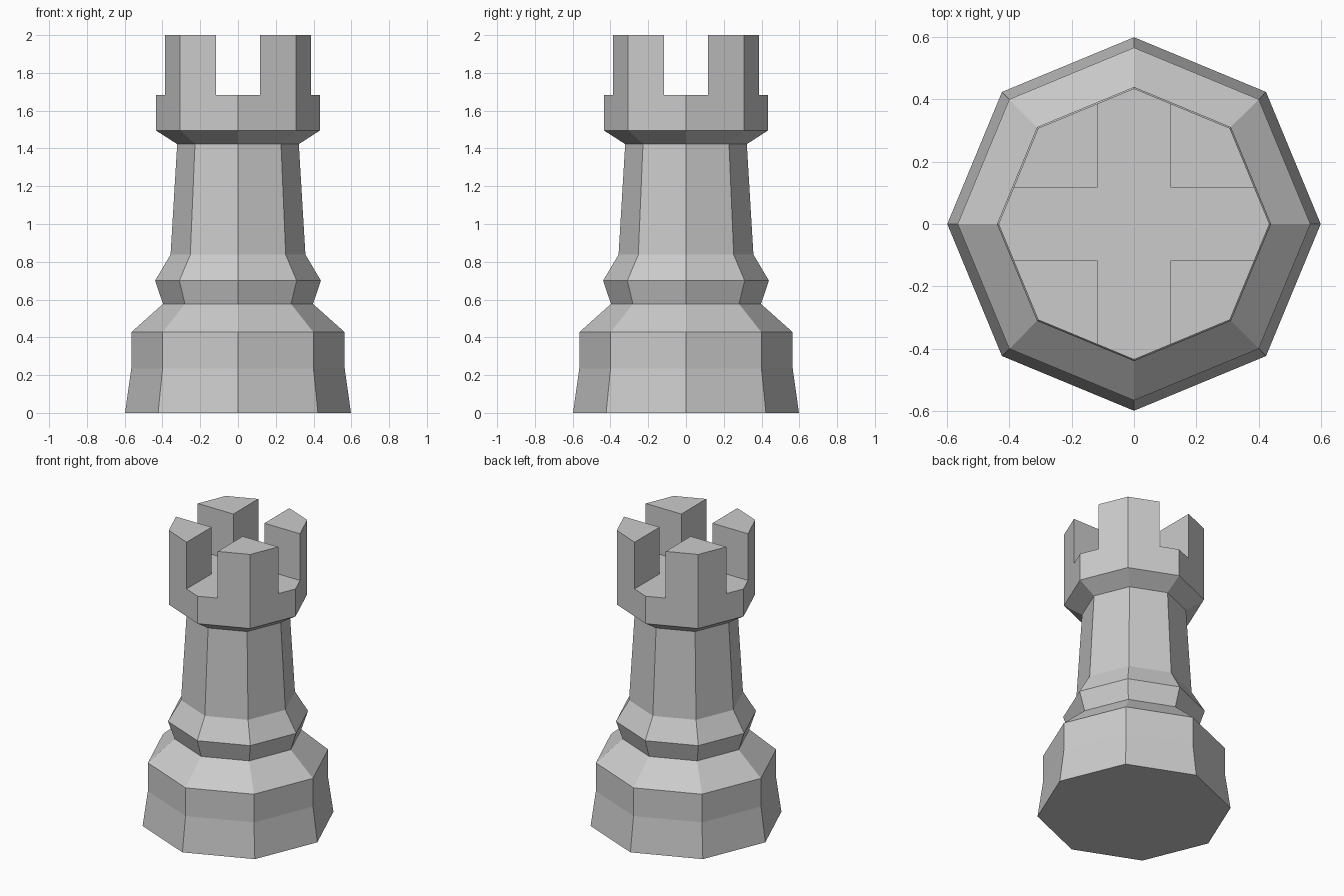
import bpy, bmesh
from math import cos, sin, pi

if "Cube" in bpy.data.objects:
    bpy.data.objects.remove(bpy.data.objects["Cube"])

SIDES = 8


def make_object(name, bm):
    bmesh.ops.recalc_face_normals(bm, faces=bm.faces)
    mesh = bpy.data.meshes.new(name)
    bm.to_mesh(mesh)
    bm.free()
    obj = bpy.data.objects.new(name, mesh)
    bpy.context.collection.objects.link(obj)
    return obj


def loft(name, loops):
    """Closed solid skinned through equal-length loops of points."""
    bm = bmesh.new()
    rings = [[bm.verts.new(p) for p in loop] for loop in loops]
    for a, b in zip(rings, rings[1:]):
        for i in range(len(a)):
            j = (i + 1) % len(a)
            bm.faces.new((a[i], a[j], b[j], b[i]))
    bm.faces.new(rings[0][::-1])
    bm.faces.new(rings[-1])
    return make_object(name, bm)


def octagon(r, z):
    return [(r * cos(2 * pi * i / SIDES), r * sin(2 * pi * i / SIDES), z)
            for i in range(SIDES)]


# Tower body: plinth, collar, tapered shaft and crown as (radius, height)
profile = [(0.598, 0), (0.565, 0.235), (0.565, 0.427), (0.397, 0.577),
           (0.439, 0.70), (0.357, 0.838), (0.322, 1.423),
           (0.434, 1.495), (0.434, 2.0)]
tower = loft("tower_body", [octagon(r, z) for r, z in profile])

# Cross-shaped cutter that opens the four battlement gaps
S, L = 0.117, 0.7
cross = [(L, -S), (L, S), (S, S), (S, L), (-S, L), (-S, S),
         (-L, S), (-L, -S), (-S, -S), (-S, -L), (S, -L), (S, -S)]
cutter = loft("battlement_cutter",
              [[(x, y, z) for x, y in cross] for z in (1.682, 2.2)])
cutter.hide_render = True
cutter.hide_set(True)

cut = tower.modifiers.new("battlement_gaps", 'BOOLEAN')
cut.operation = 'DIFFERENCE'
cut.solver = 'EXACT'
cut.object = cutter
